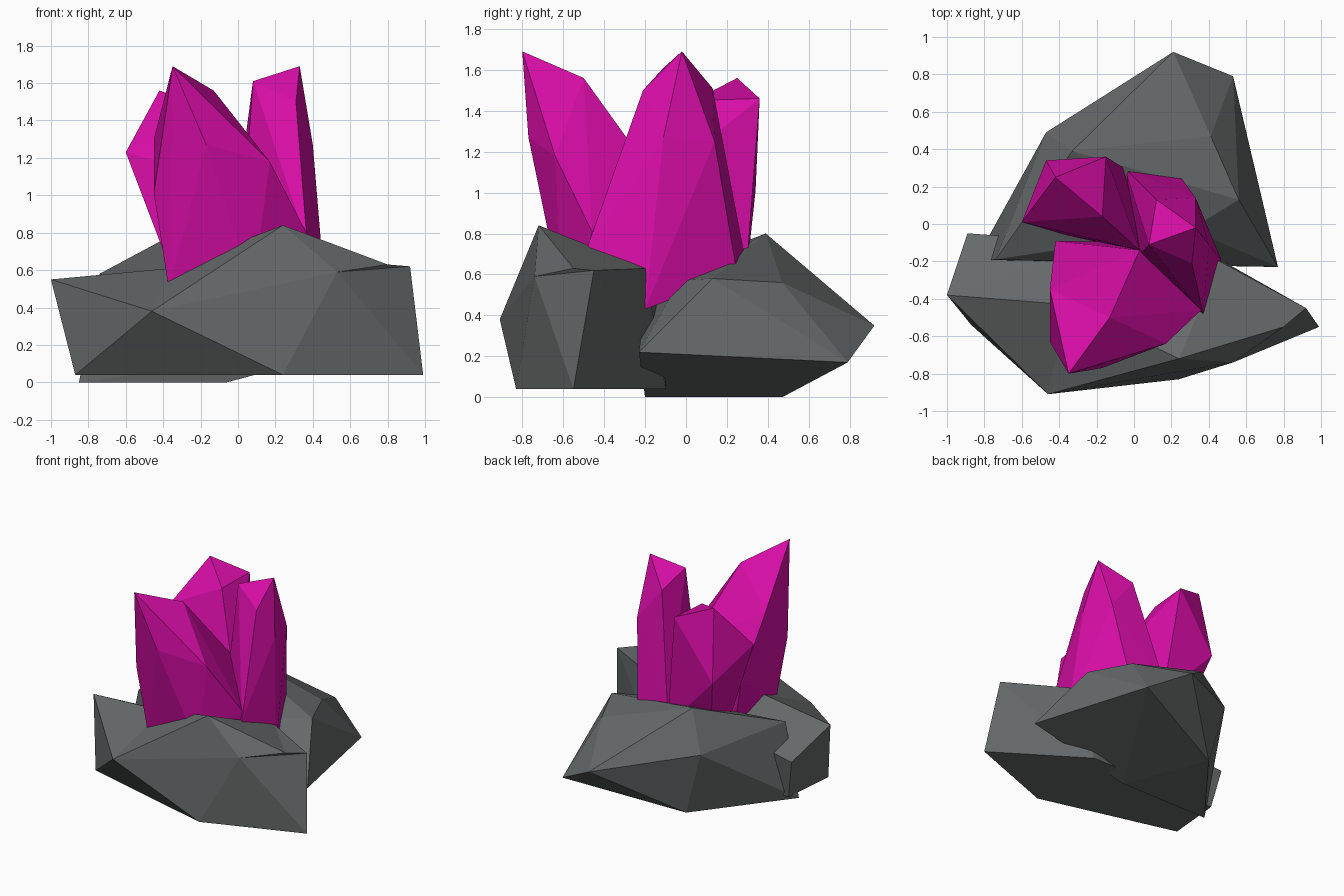
import bpy, bmesh


def material(name, rgb):
    m = bpy.data.materials.new(name)
    m.diffuse_color = (*rgb, 1)
    return m


STONE = material("dark grey stone", (0.130, 0.142, 0.142))
CRYSTAL = material("magenta crystal", (0.68, 0.004, 0.38))


def solid(name, mat, points, faces=None):
    """Flat-faced lump: given faces, or the convex hull of the corner points."""
    bm = bmesh.new()
    verts = [bm.verts.new(p) for p in points]
    if faces:
        for f in faces:
            bm.faces.new([verts[i] for i in f])
    else:
        bmesh.ops.convex_hull(bm, input=verts)
        loose = [v for v in bm.verts if not v.link_faces]
        bmesh.ops.delete(bm, geom=loose, context='VERTS')
    bmesh.ops.recalc_face_normals(bm, faces=bm.faces)
    me = bpy.data.meshes.new(name)
    bm.to_mesh(me)
    bm.free()
    me.materials.append(mat)
    ob = bpy.data.objects.new(name, me)
    bpy.context.collection.objects.link(ob)
    return ob


# Front rock: has a hollow in its left shoulder, so its faces are given
solid("front_rock", STONE, [
    (-1, -.38, .55), (-.87, -.54, .04), (-.46, -.91, .38), (.24, -.83, .04),
    (.99, -.55, .04), (.53, -.74, .59), (.24, -.72, .84), (.80, -.55, .63),
    (.92, -.45, .62), (.46, -.20, .63), (-.36, -.43, .61), (-.89, -.05, .35),
    (-.83, -.10, .04), (.30, -.10, .04), (-.20, -.10, .45)],
    [(1, 3, 2), (0, 1, 2), (0, 2, 10), (2, 6, 10), (2, 3, 5), (2, 5, 6),
     (3, 4, 5), (5, 4, 8), (5, 8, 7), (6, 5, 7), (6, 7, 9), (7, 8, 9),
     (6, 9, 10), (0, 10, 14), (0, 14, 11), (9, 14, 10), (8, 4, 13),
     (8, 13, 9), (9, 13, 14), (14, 13, 12), (14, 12, 11), (0, 11, 12),
     (0, 12, 1), (1, 12, 13, 4, 3)])

# Back rock
solid("back_rock", STONE, [
    (.21, .92, .35), (.53, .79, .17), (.77, -.23, .22), (.41, .47, .56),
    (.56, .13, .58), (-.33, .39, .80), (-.74, -.19, .58), (-.47, .49, .50),
    (-.85, -.20, 0), (-.33, .47, 0), (-.06, -.20, 0), (.30, -.03, .57)])

# Front crystal, leaning forward
solid("front_crystal", CRYSTAL, [
    (-.35, -.80, 1.69), (-.13, -.50, 1.56), (-.45, -.63, 1.01),
    (-.45, -.35, 1.30), (-.17, -.77, 1.27), (.17, -.64, 1.18),
    (.03, -.14, 1.06), (-.42, -.09, .85), (.36, -.46, .81),
    (-.37, -.60, .50), (.08, -.61, .50), (.36, -.40, .50),
    (.10, -.10, .50), (-.35, -.12, .50)])

# Right crystal
solid("right_crystal", CRYSTAL, [
    (.33, -.02, 1.69), (.08, -.11, 1.61), (.31, -.21, 1.50),
    (.12, .13, 1.51), (.33, .14, 1.25), (.40, -.11, 1.27),
    (.47, -.20, .43), (.25, .25, .60), (-.05, .30, .62),
    (.37, -.48, .74), (0, -.20, .50)])

# Back crystal
solid("back_crystal", CRYSTAL, [
    (-.42, .25, 1.56), (-.15, .36, 1.46), (-.60, .01, 1.23),
    (-.47, .34, 1.01), (-.17, .04, 1.45), (.03, -.14, 1.06),
    (-.36, .20, .60), (-.36, -.06, .60), (.05, -.15, .55),
    (-.04, .29, .55)])
